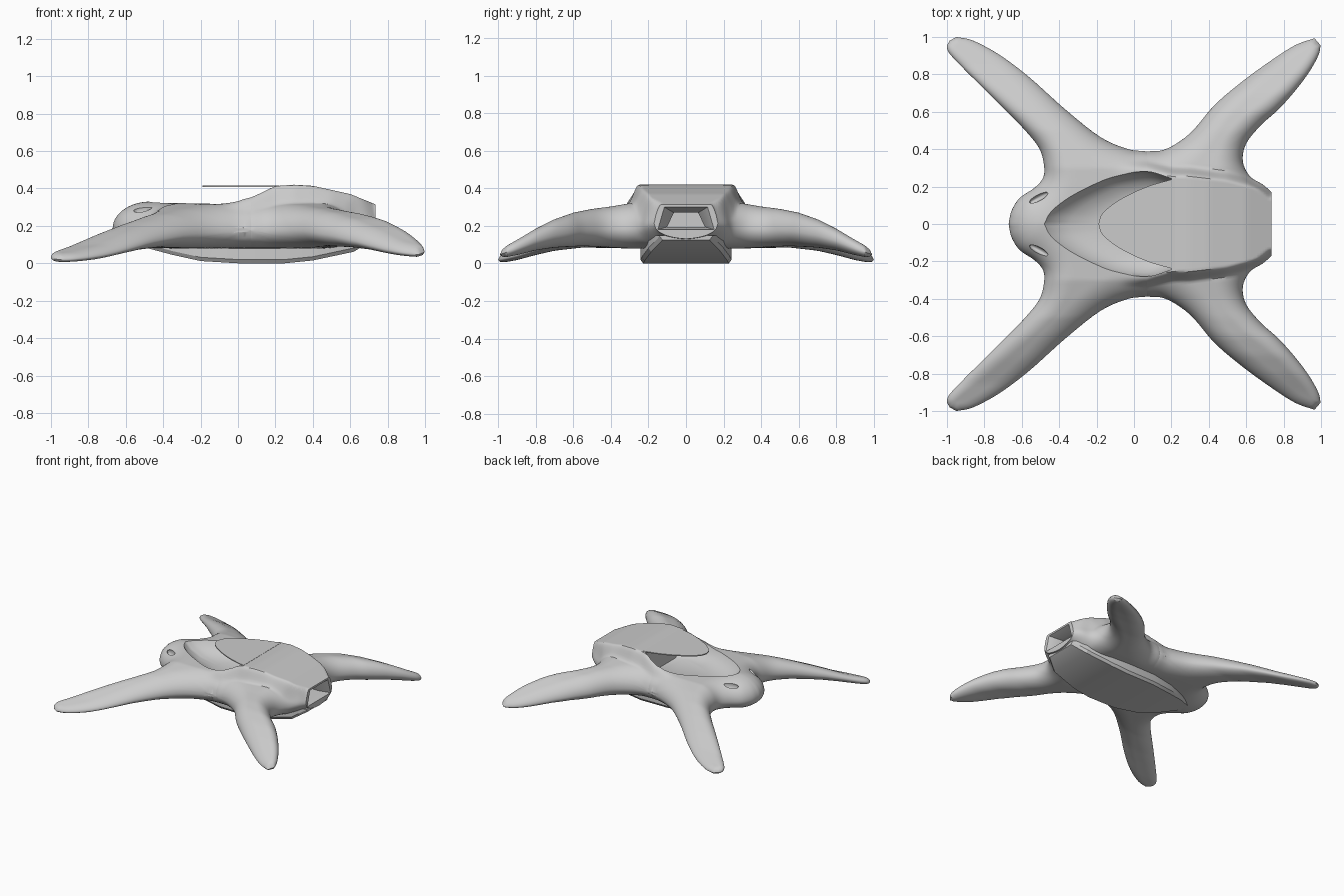
import bpy, bmesh, math
from mathutils import Vector

if "Cube" in bpy.data.objects:
    bpy.data.objects.remove(bpy.data.objects["Cube"])


def lerp_table(t, v):
    """Piecewise linear lookup in [(key, value), ...]."""
    if v <= t[0][0]:
        return t[0][1]
    for (a, p), (b, q) in zip(t, t[1:]):
        if v <= b:
            return p + (q - p) * (v - a) / (b - a)
    return t[-1][1]


def smooth(t):
    t = max(0.0, min(1.0, t))
    return t * t * (3 - 2 * t)


def spline(pts, n=5):
    """Catmull-Rom curve through 2D points."""
    p = [Vector(q) for q in pts]
    p = [2 * p[0] - p[1]] + p + [2 * p[-1] - p[-2]]
    out = []
    for a, b, c, d in zip(p, p[1:], p[2:], p[3:]):
        for i in range(n):
            t = i / n
            out.append(0.5 * (2 * b + (c - a) * t + (2 * a - 5 * b + 4 * c - d) * t * t
                              + (3 * b - a - 3 * c + d) * t ** 3))
    return out + [p[-2]]


def make(name, bm):
    bmesh.ops.recalc_face_normals(bm, faces=bm.faces[:])
    me = bpy.data.meshes.new(name)
    bm.to_mesh(me)
    bm.free()
    ob = bpy.data.objects.new(name, me)
    bpy.context.collection.objects.link(ob)
    return ob


def loft(name, rings):
    """Closed solid through rings of equal point count."""
    bm = bmesh.new()
    vs = [[bm.verts.new(p) for p in r] for r in rings]
    n = len(rings[0])
    for a, b in zip(vs, vs[1:]):
        for i in range(n):
            bm.faces.new((a[i], a[(i + 1) % n], b[(i + 1) % n], b[i]))
    bm.faces.new(vs[0])
    bm.faces.new(vs[-1])
    return make(name, bm)


def both_sides(half):
    """Mirror a half outline (starting on the axis) into a closed loop."""
    return list(half) + [Vector((p[0], -p[1])) for p in reversed(half[1:])]


def activate(ob):
    bpy.ops.object.select_all(action='DESELECT')
    bpy.context.view_layer.objects.active = ob
    ob.select_set(True)


def finish(ob, angle=35):
    activate(ob)
    bpy.ops.object.shade_smooth_by_angle(angle=math.radians(angle))


def cut(ob, cutter):
    m = ob.modifiers.new("cut", 'BOOLEAN')
    m.operation, m.solver, m.object = 'DIFFERENCE', 'EXACT', cutter
    activate(ob)
    bpy.ops.object.modifier_apply(modifier=m.name)
    bpy.data.objects.remove(cutter)


# plan outline: nose and front arm, waist, rear arm, tail
front_lead = spline([(-.67, 0), (-.655, .07), (-.61, .14), (-.53, .195), (-.485, .25),
                     (-.482, .32), (-.51, .41), (-.6, .52), (-.72, .64), (-.83, .75),
                     (-.92, .84), (-.985, .91), (-1, .95), (-.985, .98)])
centre = spline([(.07, y) for y in (0, .07, .15, .22, .28, .33, .388)])
front_trail = spline([(.07, .388), (-.03, .4), (-.18, .465), (-.37, .615), (-.56, .785),
                      (-.72, .905), (-.86, .98), (-.95, 1)])
rear_lead = spline([(.07, .388), (.17, .4), (.3, .485), (.43, .635), (.57, .755),
                    (.72, .865), (.86, .955), (.965, .993)])
tail = spline([(.735, 0), (.735, .06), (.735, .12), (.735, .17)])
rear_trail = spline([(.735, .17), (.69, .21), (.62, .255), (.582, .335), (.6, .43), (.68, .53),
                     (.77, .61), (.86, .71), (.935, .81), (.985, .9), (.998, .955)])
outline = front_lead + front_trail[::-1] + rear_lead + rear_trail[::-1]

# height tables: crest and underside against y, for the front and rear arms
TOP_F = [(0, .33), (.3, .315), (.4, .29), (.5, .26), (.6, .22), (.72, .165), (.85, .1), (.95, .06), (1, .045)]
TOP_R = [(0, .325), (.3, .32), (.4, .303), (.5, .29), (.6, .27), (.7, .235), (.8, .185), (.9, .125), (1, .07)]
BOT_F = [(0, .08), (.3, .08), (.55, .085), (.7, .068), (.8, .045), (.9, .018), (1, 0)]
BOT_R = [(0, .08), (.3, .08), (.55, .093), (.7, .085), (.8, .07), (.9, .045), (1, .025)]
ROUND = [(0, .2), (.2, .16), (.4, .13), (.6, .1), (.8, .075), (.95, .045), (1, .04)]
DECK_Z = [(0, .338), (.07, .352), (.2, .413), (.3, .42), (.4, .414), (.6, .37), (.735, .315)]
DECK_W = [(.07, .28), (.2, .25), (.3, .25), (.5, .225), (.65, .185), (.735, .145)]


def edge_distance(p):
    best = 9.0
    for a, b in zip(outline, outline[1:]):
        e = b - a
        l2 = e.length_squared
        t = max(0, min(1, (p - a).dot(e) / l2)) if l2 > 1e-12 else 0
        best = min(best, (p - a - e * t).length_squared)
    return math.sqrt(best)


def heights(p):
    """Top and underside z of the hull at a plan point."""
    x, y = p
    k = smooth((x + .25) / .6)
    top = lerp_table(TOP_F, y) * (1 - k) + lerp_table(TOP_R, y) * k
    bot = lerp_table(BOT_F, y) * (1 - k) + lerp_table(BOT_R, y) * k
    if y < .3:
        bot += .05 * smooth((x - .58) / .155)
    d = edge_distance(p)
    if d < 1e-5:
        d = 0
    s = min(1, d / lerp_table(ROUND, y))
    g = math.sqrt(1 - (1 - s) ** 2)
    mid = bot + .43 * (top - bot)
    zt, zb = mid + (top - mid) * g, mid + (bot - mid) * g
    m = smooth((lerp_table(DECK_W, x) + .06 - y) / .06) * smooth((x + .1) / .15) * smooth(d / .04)
    return zt + (lerp_table(DECK_Z, x) - zt) * m, zb


# hull: two patches per side, top and underside
bm = bmesh.new()
COLS = 40
for lead, trail in ((front_lead, centre + front_trail[1:]),
                    (centre + rear_lead[1:], tail + rear_trail[1:])):
    grid = []
    for a, b in zip(lead, trail):
        row = []
        for j in range(COLS + 1):
            p = a.lerp(b, (1 - math.cos(math.pi * j / COLS)) / 2)
            row.append((p, heights(p)))
        grid.append(row)
    for side in (1, -1):
        for layer in (0, 1):
            vs = [[bm.verts.new((p.x, side * p.y, h[layer])) for p, h in row] for row in grid]
            for r, s in zip(vs, vs[1:]):
                for j in range(COLS):
                    bm.faces.new((r[j], r[j + 1], s[j + 1], s[j]))
bmesh.ops.remove_doubles(bm, verts=bm.verts[:], dist=.0002)
bmesh.ops.holes_fill(bm, edges=[e for e in bm.edges if e.is_boundary], sides=0)
hull = make("hull", bm)

# open cockpit bowl
rim = both_sides(spline([(-.48, 0), (-.445, .07), (-.35, .145), (-.22, .215), (-.1, .26),
                         (.07, .28), (.2, .243)]))
cut(hull, loft("cockpit_cutter", [[(.2 + (p[0] - .2) * s, p[1] * s, z) for p in rim]
                                  for z, s in ((.5, 1), (.33, 1), (.28, .93), (.24, .8), (.215, .6))]))

# stepped tail recess
def trapezoid(x, w_top, w_low, z_top, z_low):
    return [(x, -w_low, z_low), (x, w_low, z_low), (x, w_top, z_top), (x, -w_top, z_top)]


cut(hull, loft("tail_cutter", [trapezoid(.76, .13, .17, .315, .17), trapezoid(.735, .115, .15, .3, .18),
                               trapezoid(.66, .065, .1, .27, .195), trapezoid(.6, .065, .1, .27, .195)]))

# slanted nose vents
for side in (1, -1):
    z = heights(Vector((-.51, .14)))[0]
    bm = bmesh.new()
    bmesh.ops.create_uvsphere(bm, u_segments=24, v_segments=12, radius=1)
    vent = make("vent_cutter", bm)
    vent.scale = (.06, .018, .03)
    vent.rotation_euler = (0, -.35, side * .52)
    vent.location = (-.51, side * .14, z)
    bpy.context.view_layer.update()
    cut(hull, vent)
finish(hull)

# thin canopy plate reaching forward over the cockpit
plate = both_sides(spline([(-.19, 0), (-.17, .055), (-.1, .115), (0, .17), (.1, .21), (.22, .243)]))
finish(loft("canopy_plate", [[(p[0], p[1], z) for p in plate] for z in (.408, .416)]))

# belly tub with faceted underside
rings = []
for x, w, zb in ((-.5, .05, .085), (-.35, .14, .045), (-.2, .2, .012), (0, .24, 0), (.25, .243, 0),
                 (.4, .235, .015), (.62, .2, .062), (.72, .14, .125)):
    zs = zb + .02
    rings.append([(x, -w, .15), (x, -w, zs), (x, -w + .015, zb),
                  (x, w - .015, zb), (x, w, zs), (x, w, .15)])
finish(loft("belly", rings), 25)
